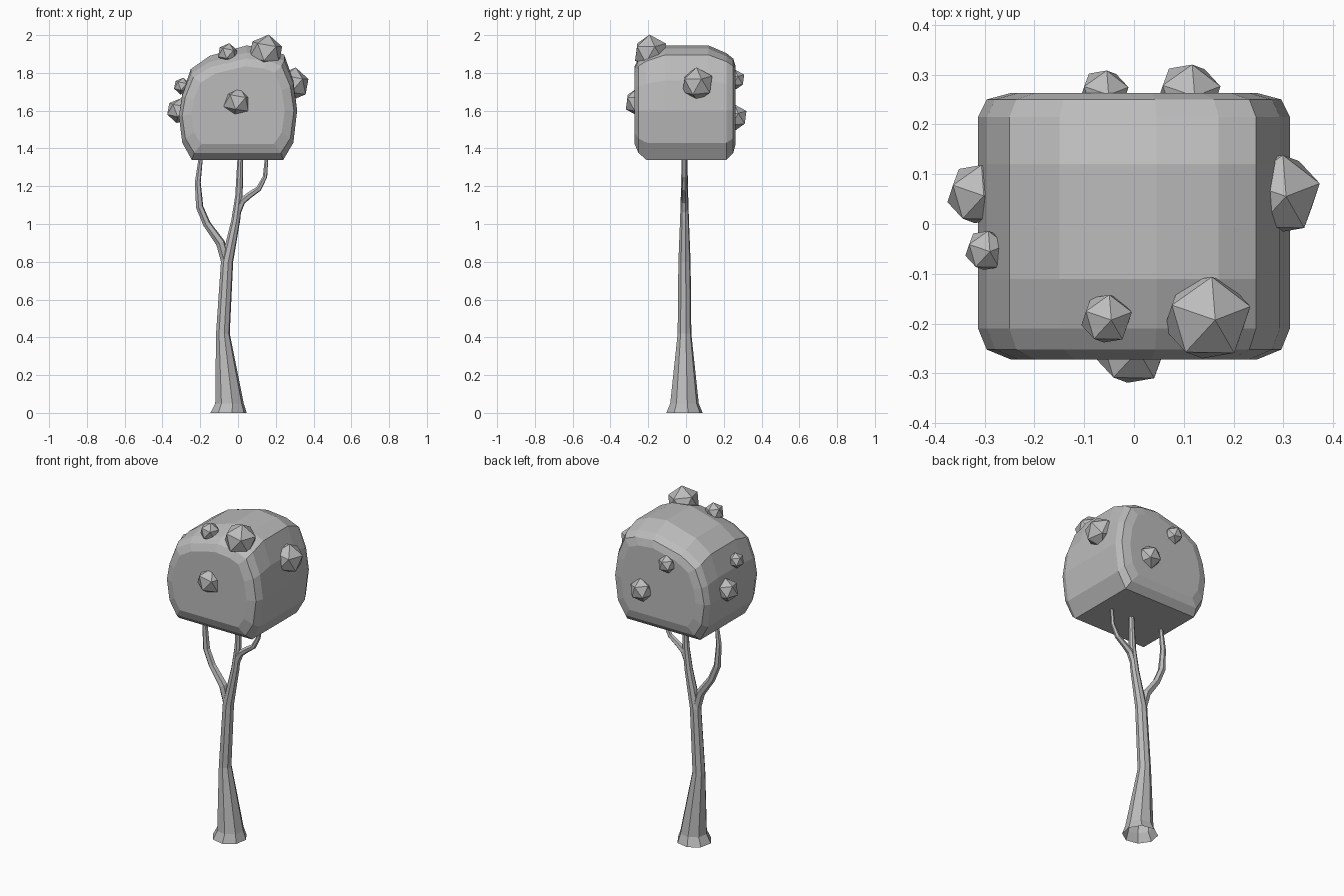
import bpy
import bmesh
from math import cos, sin, tau
from mathutils import Vector, Matrix, Euler

cube = bpy.data.objects.get("Cube")
if cube:
    bpy.data.objects.remove(cube, do_unlink=True)

# One plain grey for the whole tree
grey = bpy.data.materials.new("plain grey")
grey.use_nodes = True
colour = (0.5, 0.5, 0.5, 1)
grey.diffuse_color = colour
grey.node_tree.nodes["Principled BSDF"].inputs["Base Color"].default_value = colour


def finish(bm, name):
    bmesh.ops.recalc_face_normals(bm, faces=bm.faces)
    mesh = bpy.data.meshes.new(name)
    bm.to_mesh(mesh)
    bm.free()
    mesh.materials.append(grey)
    obj = bpy.data.objects.new(name, mesh)
    bpy.context.scene.collection.objects.link(obj)
    return obj


def loft(name, rings, cap_start=True):
    """Skin a row of equal-length rings and close the ends."""
    bm = bmesh.new()
    loops = [[bm.verts.new(p) for p in ring] for ring in rings]
    n = len(loops[0])
    for a, b in zip(loops, loops[1:]):
        for i in range(n):
            j = (i + 1) % n
            bm.faces.new((a[i], a[j], b[j], b[i]))
    bm.faces.new(loops[-1])
    if cap_start:
        bm.faces.new(loops[0])
    return finish(bm, name)


def limb(name, path, sides, flat_rings=False, cap_start=True):
    """Tapered tube in the xz plane along (x, z, radius) stations."""
    pts = [Vector((x, -0.008, z)) for x, z, r in path]
    rings = []
    for k, (x, z, r) in enumerate(path):
        along = pts[min(k + 1, len(pts) - 1)] - pts[max(k - 1, 0)]
        along.normalize()
        if flat_rings:
            along = Vector((0, 0, 1))
        across = Vector((along.z, 0, -along.x))
        rings.append([pts[k] + across * r * cos(tau * (i + 0.25) / sides)
                      + Vector((0, r * sin(tau * (i + 0.25) / sides), 0))
                      for i in range(sides)])
    return loft(name, rings, cap_start)


# Trunk with flared foot, and two side branches
limb("trunk", [(-0.05, 0, 0.098), (-0.045, 0.05, 0.077), (-0.08, 0.42, 0.037),
               (-0.058, 0.8, 0.033), (-0.012, 1.02, 0.024),
               (0.005, 1.15, 0.02), (0.013, 1.37, 0.015)], 8, True, False)
limb("left_hand_branch", [(-0.063, 0.79, 0.024), (-0.093, 0.9, 0.025),
                          (-0.165, 1.0, 0.021), (-0.203, 1.09, 0.02),
                          (-0.213, 1.22, 0.016), (-0.195, 1.37, 0.011)], 6)
limb("right_hand_branch", [(-0.003, 1.06, 0.018), (0.02, 1.12, 0.02),
                           (0.06, 1.152, 0.017), (0.11, 1.187, 0.015),
                           (0.143, 1.25, 0.012), (0.153, 1.37, 0.009)], 6)

# Crown: front outline carried back through rings that narrow at both ends
outline = [(-0.245, 1.34), (-0.295, 1.43), (-0.313, 1.57), (-0.295, 1.69),
           (-0.25, 1.82), (-0.15, 1.89), (0.045, 1.945), (0.17, 1.93),
           (0.245, 1.895), (0.293, 1.76), (0.313, 1.6), (0.293, 1.43),
           (0.24, 1.34)]
mid = 1.6
stations = [  # y, width, height above middle, depth below middle
    (-0.272, 0.79, 0.68, 0.68), (-0.252, 0.945, 0.8, 0.86),
    (-0.21, 1, 0.89, 1), (-0.11, 1, 1, 1), (0.12, 1, 1, 1),
    (0.215, 1, 0.88, 1), (0.25, 0.945, 0.8, 0.86), (0.263, 0.79, 0.68, 0.68)]
loft("crown", [[(x * w, y, mid + (z - mid) * (up if z > mid else down))
                for x, z in outline] for y, w, up, down in stations])

# Faceted leaf clumps around the crown
clumps = {
    "top_large_clump": ((0.147, -0.188, 1.91), 0.094),
    "top_small_clump": ((-0.055, -0.19, 1.903), 0.055),
    "front_clump": ((-0.005, -0.25, 1.645), 0.079),
    "side_clump": ((0.29, 0.06, 1.74), 0.09),
    "opposite_large_clump": ((-0.313, 0.06, 1.6), 0.067),
    "opposite_small_clump": ((-0.297, -0.053, 1.73), 0.045),
    "back_high_clump": ((-0.06, 0.262, 1.765), 0.053),
    "back_low_clump": ((0.11, 0.26, 1.565), 0.069),
}
for name, (centre, radius) in clumps.items():
    bm = bmesh.new()
    place = Matrix.Translation(centre) @ Euler((0.1, 0.15, 0.3)).to_matrix().to_4x4()
    bmesh.ops.create_icosphere(bm, subdivisions=1, radius=radius, matrix=place)
    finish(bm, name)
